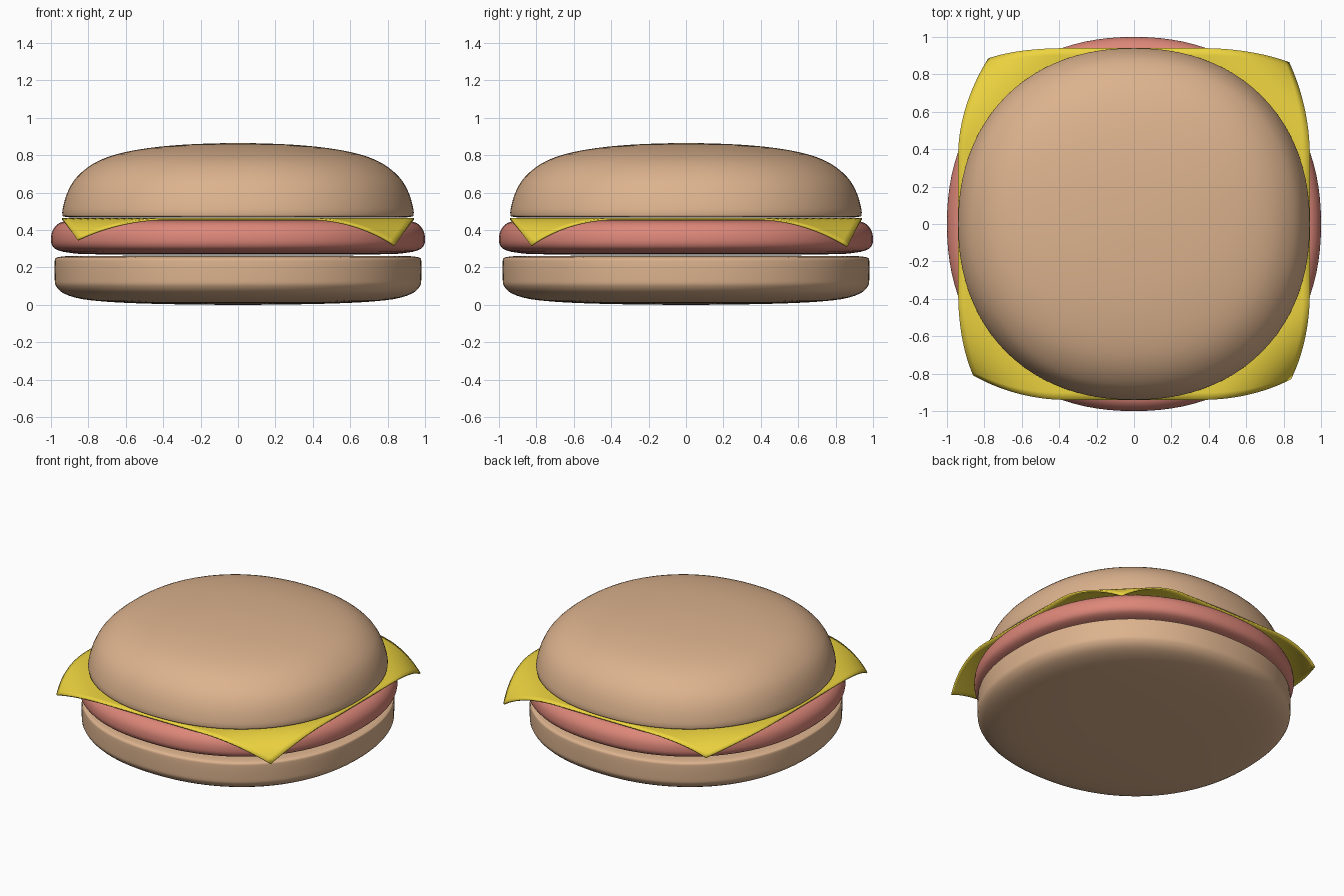
import bpy, bmesh, math
from mathutils import Vector

if "Cube" in bpy.data.objects:
    bpy.data.objects.remove(bpy.data.objects["Cube"])


def material(name, rgb):
    m = bpy.data.materials.new(name)
    m.diffuse_color = (*rgb, 1)
    m.use_nodes = True
    m.node_tree.nodes["Principled BSDF"].inputs["Base Color"].default_value = m.diffuse_color
    return m


BUN = material("bread", (0.72, 0.45, 0.27))
MEAT = material("meat", (0.72, 0.24, 0.19))
CHEESE = material("cheese", (0.85, 0.66, 0.05))


def finish(name, bm, mat, angle):
    bmesh.ops.recalc_face_normals(bm, faces=bm.faces)
    me = bpy.data.meshes.new(name)
    bm.to_mesh(me)
    bm.free()
    ob = bpy.data.objects.new(name, me)
    bpy.context.collection.objects.link(ob)
    me.materials.append(mat)
    bpy.ops.object.select_all(action='DESELECT')
    ob.select_set(True)
    bpy.context.view_layer.objects.active = ob
    bpy.ops.object.shade_smooth_by_angle(angle=math.radians(angle))
    return ob


def smooth_profile(pts, steps=3):
    """Catmull-Rom curve through (radius, height) points."""
    p = [Vector(q) for q in pts]
    p = [p[0]] + p + [p[-1]]
    out = []
    for a, b, c, d in zip(p, p[1:], p[2:], p[3:]):
        for i in range(steps):
            t = i / steps
            out.append(0.5 * (2 * b + (c - a) * t + (2 * a - 5 * b + 4 * c - d) * t * t
                              + (3 * b - a - 3 * c + d) * t ** 3))
    return out + [p[-1]]


def lathe(name, pts, mat, segs=96, power=2.18):
    """Turn a profile around z with a very slightly squared outline."""
    bm = bmesh.new()
    rings = []
    for r, z in smooth_profile(pts):
        ring = []
        for i in range(segs):
            a = 2 * math.pi * i / segs
            c, s = math.cos(a), math.sin(a)
            k = r / (abs(c) ** power + abs(s) ** power) ** (1 / power)
            ring.append(bm.verts.new((k * c, k * s, z)))
        rings.append(ring)
    for lo, hi in zip(rings, rings[1:]):
        for i in range(segs):
            j = (i + 1) % segs
            bm.faces.new((lo[i], lo[j], hi[j], hi[i]))
    bm.faces.new(rings[0][::-1])
    bm.faces.new(rings[-1])
    return finish(name, bm, mat, 60)


# Buns and patty
lathe("bottom_bun", [(0.1, 0.0), (0.4, 0.004), (0.65, 0.013), (0.83, 0.03), (0.93, 0.06),
                     (0.973, 0.1), (0.98, 0.14), (0.98, 0.235), (0.972, 0.25),
                     (0.94, 0.258), (0.8, 0.262), (0.1, 0.262)], BUN)
lathe("patty", [(0.1, 0.268), (0.75, 0.27), (0.9, 0.278), (0.97, 0.295), (0.995, 0.32),
                (1.0, 0.355), (0.992, 0.395), (0.965, 0.43), (0.92, 0.447),
                (0.8, 0.452), (0.1, 0.452)], MEAT)
lathe("top_bun", [(0.1, 0.467), (0.8, 0.467), (0.92, 0.47), (0.939, 0.482), (0.934, 0.53),
                  (0.908, 0.61), (0.86, 0.685), (0.77, 0.757), (0.65, 0.805), (0.48, 0.838),
                  (0.28, 0.857), (0.05, 0.865)], BUN)

# Cheese slice: square sheet whose four corners droop to their own end points
HALF, N = 0.94, 48
corners = {(1, 1): (0.83, 0.865, 0.315), (-1, 1): (-0.78, 0.885, 0.37),
           (-1, -1): (-0.86, -0.81, 0.35), (1, -1): (0.84, -0.83, 0.32)}
bm = bmesh.new()
bmesh.ops.create_grid(bm, x_segments=N, y_segments=N, size=HALF)
start, end = 0.93, HALF * math.sqrt(2)
for v in bm.verts:
    x, y = v.co.x, v.co.y
    v.co.z = 0.465
    t = ((abs(x) + abs(y)) / math.sqrt(2) - start) / (end - start)
    if t > 0:
        sx, sy = (1 if x > 0 else -1), (1 if y > 0 else -1)
        corner = Vector((sx * HALF, sy * HALF, 0.465))
        v.co += (Vector(corners[sx, sy]) - corner) * t ** 1.8
cheese = finish("cheese_slice", bm, CHEESE, 40)
mod = cheese.modifiers.new("thickness", 'SOLIDIFY')
mod.thickness = 0.011
mod.offset = -1
